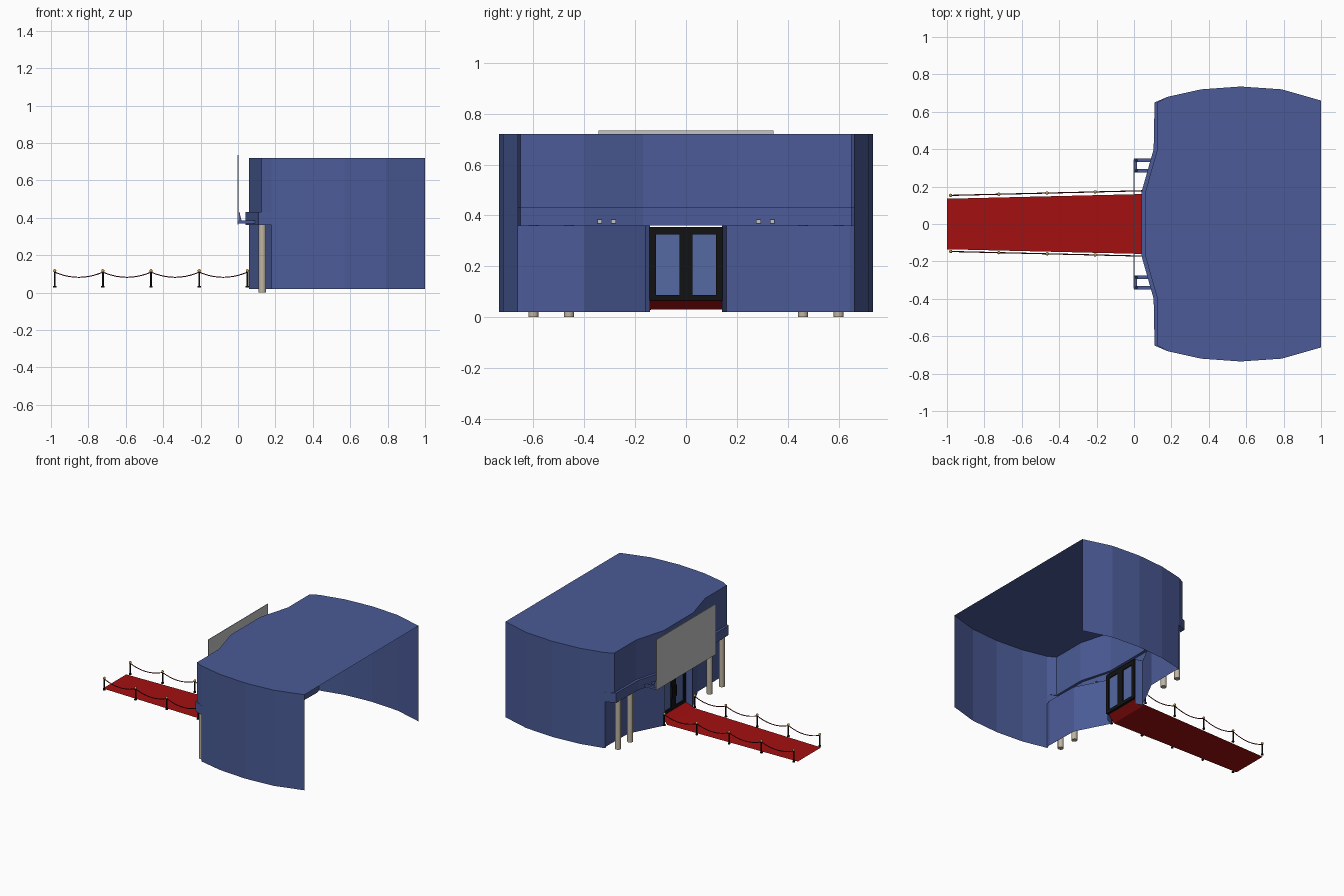
import bpy, bmesh, math
from mathutils import Vector

cube = bpy.data.objects.get("Cube")
if cube:
    bpy.data.objects.remove(cube)


def material(name, rgb):
    m = bpy.data.materials.new(name)
    m.use_nodes = True
    m.diffuse_color = (*rgb, 1)
    m.node_tree.nodes["Principled BSDF"].inputs["Base Color"].default_value = (*rgb, 1)
    return m


blue = material("wall blue", (.07, .105, .31))
glass = material("glass blue", (.09, .14, .36))
red = material("carpet red", (.37, .005, .005))
rope_red = material("rope dark red", (.12, .005, .01))
black = material("black", (.006, .006, .006))
beige = material("column beige", (.52, .46, .36))
grey = material("panel light grey", (.55, .55, .55))
gold = material("gold", (.5, .36, .08))


def finish(name, bm, mat):
    me = bpy.data.meshes.new(name)
    bm.to_mesh(me)
    bm.free()
    ob = bpy.data.objects.new(name, me)
    me.materials.append(mat)
    bpy.context.collection.objects.link(ob)
    return ob


def loft(name, a, za, b, zb, mat):
    """Strip of faces between two paths of equal length."""
    bm = bmesh.new()
    va = [bm.verts.new((x, y, za)) for x, y in a]
    vb = [bm.verts.new((x, y, zb)) for x, y in b]
    for i in range(len(a) - 1):
        bm.faces.new((va[i], va[i + 1], vb[i + 1], vb[i]))
    return finish(name, bm, mat)


def box(name, lo, hi, mat):
    bm = bmesh.new()
    bmesh.ops.create_cube(bm, size=1)
    for v in bm.verts:
        v.co = [l + (c + .5) * (h - l) for l, h, c in zip(lo, hi, v.co)]
    return finish(name, bm, mat)


def cylinder(name, x, y, z0, z1, r, mat, sides=12):
    bm = bmesh.new()
    bmesh.ops.create_cone(bm, cap_ends=True, segments=sides, radius1=r, radius2=r, depth=z1 - z0)
    bmesh.ops.translate(bm, verts=bm.verts, vec=(x, y, (z0 + z1) / 2))
    ob = finish(name, bm, mat)
    for p in ob.data.polygons:
        p.use_smooth = abs(p.normal.z) < .5
    return ob


def mirrored(half):
    return half + [(x, -y) for x, y in reversed(half)]


BASE, SOFFIT, LEDGE, ROOF = .02, .36, .43, .72

# Curved side walls, open at the back
side = [(1, .66), (.79, .72), (.57, .735), (.36, .72), (.18, .68)]
for s, label in ((1, "back"), (-1, "front")):
    path = [(x, y * s) for x, y in side]
    loft(label + "_side_wall", path, BASE, path, ROOF, blue)

# Front wall: upper storey, projecting band, recessed lower storey
upper = mirrored([(.18, .68), (.125, .65), (.125, .4), (.06, .17)])
band = mirrored([(.18, .68), (.11, .65), (.105, .4), (.04, .17)])
lower_half = [(.18, .68), (.19, .645), (.185, .4), (.06, .16)]
lower = mirrored(lower_half)
loft("upper_wall", upper, LEDGE, upper, ROOF, blue)
loft("band_ledge", band, LEDGE, upper, LEDGE, blue)
loft("band_fascia", band, SOFFIT, band, LEDGE, blue)
loft("band_soffit", band, SOFFIT, lower, SOFFIT, blue)
for s in (1, -1):
    path = [(x, y * s) for x, y in lower_half] + [(.11, .142 * s)]
    loft("lower_wall", path, BASE, path, SOFFIT, blue)

# Flat roof
bm = bmesh.new()
outline = mirrored(side + [(.125, .65), (.125, .4), (.06, .17)])
bm.faces.new([bm.verts.new((x, y, ROOF)) for x, y in outline])
finish("roof", bm, blue)

# Double doors
DOOR_X0, DOOR_X1, SILL, HEAD = .1, .12, .065, .355
loft("door_ceiling", [(.06, .16), (.06, -.16)], SOFFIT,
     [(.12, .142), (.12, -.142)], SOFFIT, blue)
for y in (-.131, 0, .131):
    w = .025 if y == 0 else .0125
    box("door_stile", (DOOR_X0, y - w, SILL), (DOOR_X1, y + w, HEAD), black)
box("door_sill", (DOOR_X0, -.14, SILL), (DOOR_X1, .14, .088), black)
box("door_head", (DOOR_X0, -.14, .325), (DOOR_X1, .14, HEAD), black)
for y in (-.072, .072):
    box("door_glass", (.107, y - .049, .085), (.113, y + .049, .328), glass)
    box("door_handle", (.092, y * .3 - .004, .16), (DOOR_X0, y * .3 + .004, .24), black)

# Columns under the band
for y in (-.6, -.46, .46, .6):
    cylinder("column", .13, y, 0, SOFFIT + .003, .02, beige, 16)

# Sign panel on square bracket frames
box("sign_panel", (-.002, -.345, .365), (.002, .345, .735), grey)
for s in (1, -1):
    for y in (.285, .34):
        yy = y * s
        box("bracket_arm", (0, yy - .009, .368), (.1, yy + .009, .384), blue)
        box("bracket_end", (.1, yy - .007, .37), (.103, yy + .007, .382), grey)
        brace = box("bracket_brace", (.002, yy - .006, .38), (.02, yy + .006, .43), blue)
        for v in brace.data.vertices:
            if v.co.z > .4 and v.co.x > .01:
                v.co.x = .008
    box("bracket_bar", (.002, s * .3125 - .0275, .368), (.016, s * .3125 + .0275, .384), blue)

# Carpet with a short ramp up to the doors
bm = bmesh.new()
rows = [(-1, .135, .03), (.04, .16, .03), (.1, .14, .066)]
left = [bm.verts.new((x, y, z)) for x, y, z in rows]
right = [bm.verts.new((x, -y, z)) for x, y, z in rows]
for i in range(2):
    bm.faces.new((right[i], right[i + 1], left[i + 1], left[i]))
finish("carpet", bm, red)

# Rope barriers on both sides
xs = [-.98 + .2575 * i for i in range(5)]
for s in (1, -1):
    def post_y(x):
        return s * (.15 + .024 * (x + .98)) + .003

    for x in xs:
        cylinder("post", x, post_y(x), .03, .112, .005, black, 8)
        cylinder("post_foot", x, post_y(x), .028, .036, .009, black, 8)
        bm = bmesh.new()
        bmesh.ops.create_uvsphere(bm, u_segments=10, v_segments=6, radius=.009)
        bmesh.ops.translate(bm, verts=bm.verts, vec=(x, post_y(x), .116))
        for f in bm.faces:
            f.smooth = True
        finish("post_knob", bm, gold)
    for a, b in zip(xs, xs[1:]):
        curve = bpy.data.curves.new("rope", "CURVE")
        curve.dimensions = "3D"
        curve.bevel_depth = .003
        curve.bevel_resolution = 1
        line = curve.splines.new("POLY")
        line.points.add(10)
        for i, p in enumerate(line.points):
            t = i / 10
            x = a + (b - a) * t
            p.co = (x, post_y(x), .109 - .11 * t * (1 - t), 1)
        curve.materials.append(rope_red)
        bpy.context.collection.objects.link(bpy.data.objects.new("rope", curve))
